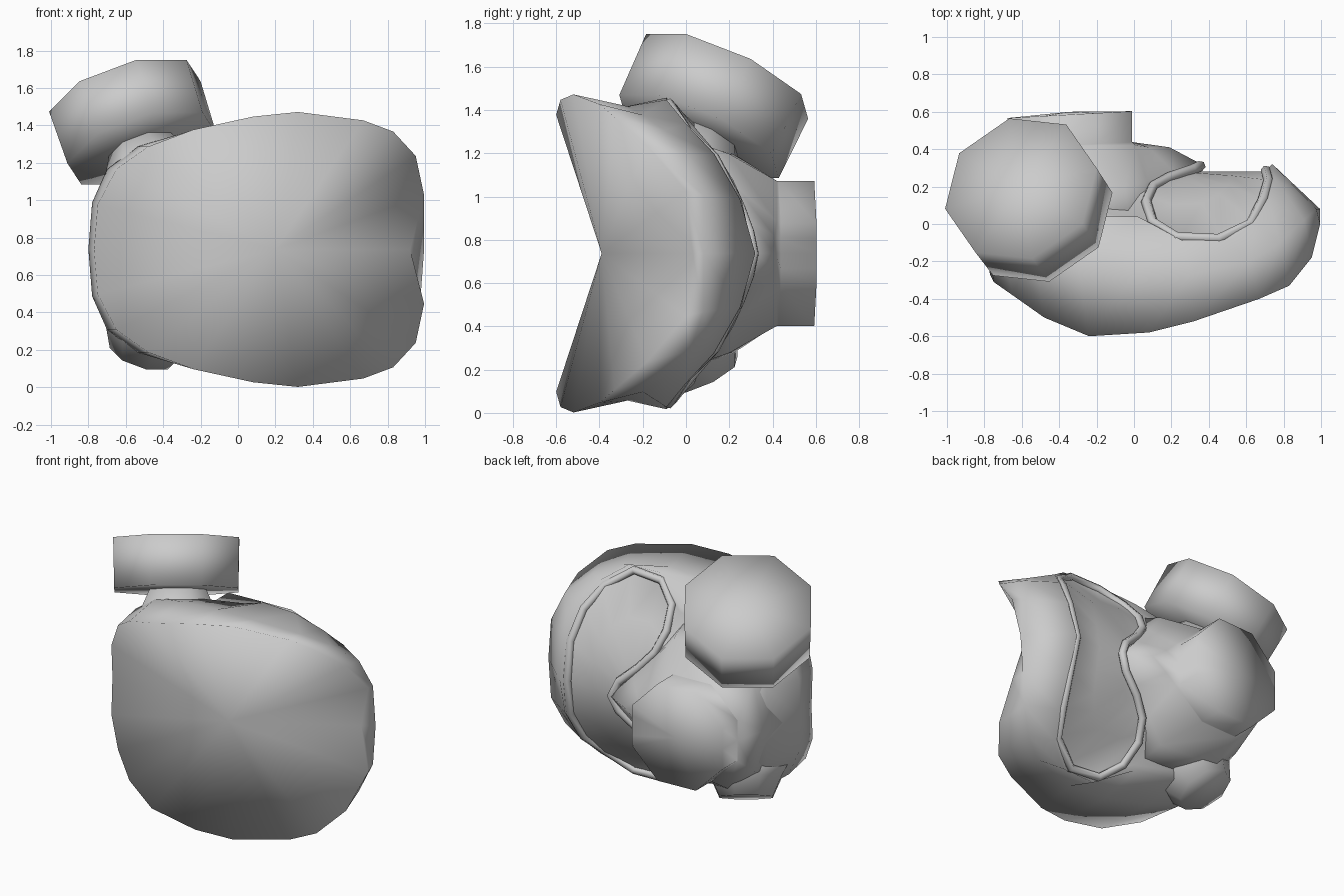
import bpy, bmesh, math
from mathutils import Vector

cube = bpy.data.objects.get("Cube")
if cube:
    bpy.data.objects.remove(cube, do_unlink=True)

MID = 0.737  # height of the mirror plane

grey = bpy.data.materials.new("plain grey")
grey.use_nodes = True
grey.diffuse_color = (0.6, 0.6, 0.6, 1)
grey.node_tree.nodes["Principled BSDF"].inputs["Base Color"].default_value = (0.6, 0.6, 0.6, 1)


def mirrored(half):
    """Close a half outline by mirroring it below the middle plane."""
    lower = [(x, y, -d) for x, y, d in reversed(half[1:-1])]
    return [Vector((x, y, MID + d)) for x, y, d in half + lower]


def loft(name, loops, start=None, end=None):
    """Skin equal-length loops; close the ends with a fan or a flat face."""
    bm = bmesh.new()
    rings = [[bm.verts.new(p) for p in loop] for loop in loops]
    n = len(rings[0])
    for a, b in zip(rings, rings[1:]):
        for i in range(n):
            j = (i + 1) % n
            bm.faces.new((a[i], a[j], b[j], b[i]))
    for ring, tip in ((rings[0], start), (rings[-1], end)):
        if tip is None:
            bm.faces.new(ring)
        else:
            c = bm.verts.new(tip)
            for i in range(n):
                bm.faces.new((ring[i], ring[(i + 1) % n], c))
    bmesh.ops.recalc_face_normals(bm, faces=bm.faces)
    for face in bm.faces:
        face.smooth = True
    mesh = bpy.data.meshes.new(name)
    bm.to_mesh(mesh)
    bm.free()
    mesh.materials.append(grey)
    bpy.context.collection.objects.link(bpy.data.objects.new(name, mesh))


def octagon(centre, axis, radius):
    """Octagon around an axis, with a flat edge towards SIDE."""
    u = SIDE
    v = Vector(axis).normalized().cross(u)
    turns = [(i + 0.5) * math.pi / 4 for i in range(8)]
    return [Vector(centre) + radius * (u * math.cos(t) + v * math.sin(t)) for t in turns]


def back_y(d):
    """Depth of the curved back panel at height d from the middle."""
    return 0.28 - 0.8 * d * d


# Shell: saddle-shaped front rim, shoulder band and rear edge
rim = [(-.77, -.27, 0), (-.75, -.31, .24), (-.65, -.38, .43), (-.48, -.5, .55),
       (-.24, -.6, .64), (.08, -.58, .71), (.32, -.52, .735), (.67, -.4, .69),
       (.83, -.33, .63), (.95, -.18, .5), (.995, 0, .29), (.92, .03, 0)]
shoulder = [(-.8, -.1, 0), (-.78, -.12, .25), (-.7, -.12, .43), (-.54, -.12, .55),
            (-.3, -.2, .62), (.02, -.25, .67), (.3, -.27, .68), (.62, -.2, .64),
            (.78, -.1, .57), (.91, .02, .45), (.975, .08, .27), (.995, .08, 0)]
rear = [(-.72, .15, 0), (-.7, .12, .25), (-.62, .08, .4), (-.5, .05, .5),
        (-.28, .04, .55), (.02, .04, .6), (.26, -.09, .72), (.5, -.09, .71),
        (.65, 0, .6), (.72, .13, .46), (.75, .25, .25), (.74, .32, 0)]
panel = []
for s in (.93, .65, .35):
    panel.append([(.1 + (x - .1) * s, back_y(d * s), d * s) for x, y, d in rear])
loft("shell", [mirrored(h) for h in [rim, shoulder, rear] + panel],
     start=(.2, -.39, MID), end=(.1, back_y(0), MID))

# Socket that flares from the shell and continues into the rear boss
base = [(-.78, -.1, 0), (-.66, -.1, .4), (-.5, -.1, .54), (-.02, 0, .53),
        (.06, .08, .4), (.18, .15, .2), (.34, .2, 0)]
flare = [(-.73, .2, 0), (-.66, .2, .3), (-.48, .22, .46), (-.05, .2, .46),
         (.07, .23, .31), (.21, .28, .16), (.36, .32, 0)]
collar = [(-.68, .41, 0), (-.68, .41, .14), (-.48, .41, .335), (-.2, .42, .335),
          (.01, .42, .15), (.08, .41, .08), (.19, .41, 0)]
boss = [(-.675, 0, 0), (-.675, 0, .14), (-.48, 0, .335), (-.2, 0, .335),
        (-.01, 0, .14), (-.01, 0, .07), (-.01, 0, 0)]
boss_start, boss_end = ([(x, depth + .055 * (x + .34), d) for x, y, d in boss]
                        for depth in (.42, .585))
loft("socket", [mirrored(h) for h in (base, flare, collar, boss_start, boss_end)],
     end=(-.345, .6, MID))

# Necks above and below
SIDE = Vector((.82, .57, 0)).normalized()
tilt = Vector((-.285, .405, .868)).normalized()
for name, s in (("upper_neck", 1), ("lower_neck", -1)):
    axis = Vector((tilt.x, tilt.y, tilt.z * s))
    loops = [octagon((x, y, MID + s * d), axis, r)
             for x, y, d, r in ((-.42, -.04, .3, .35), (-.48, .03, .45, .24), (-.515, .08, .56, .18))]
    loft(name, loops)

# Octagonal knob on the upper neck
knob_top = Vector((-.605, .19, 1.555))
knob_base = knob_top - tilt * .32
loft("knob", [octagon(knob_base, tilt, .42), octagon(knob_top, tilt, .427)],
     start=knob_base, end=knob_top + tilt * .02)

# Rounded lip around the kidney-shaped back recess
lip = [(.355, .31, 0), (.31, .29, .1), (.19, .25, .21), (.1, .2, .32), (.065, .12, .45),
       (.1, .01, .58), (.23, -.07, .68), (.45, -.08, .69), (.62, 0, .57), (.69, .13, .44),
       (.72, .23, .25), (.705, .285, 0)]
curve = bpy.data.curves.new("recess_lip", 'CURVE')
curve.dimensions = '3D'
curve.bevel_depth = .028
curve.bevel_resolution = 1
spline = curve.splines.new('POLY')
points = mirrored(lip)
spline.points.add(len(points) - 1)
for point, p in zip(spline.points, points):
    point.co = (*p, 1)
spline.use_cyclic_u = True
spline.use_smooth = True
curve.materials.append(grey)
bpy.context.collection.objects.link(bpy.data.objects.new("recess_lip", curve))
